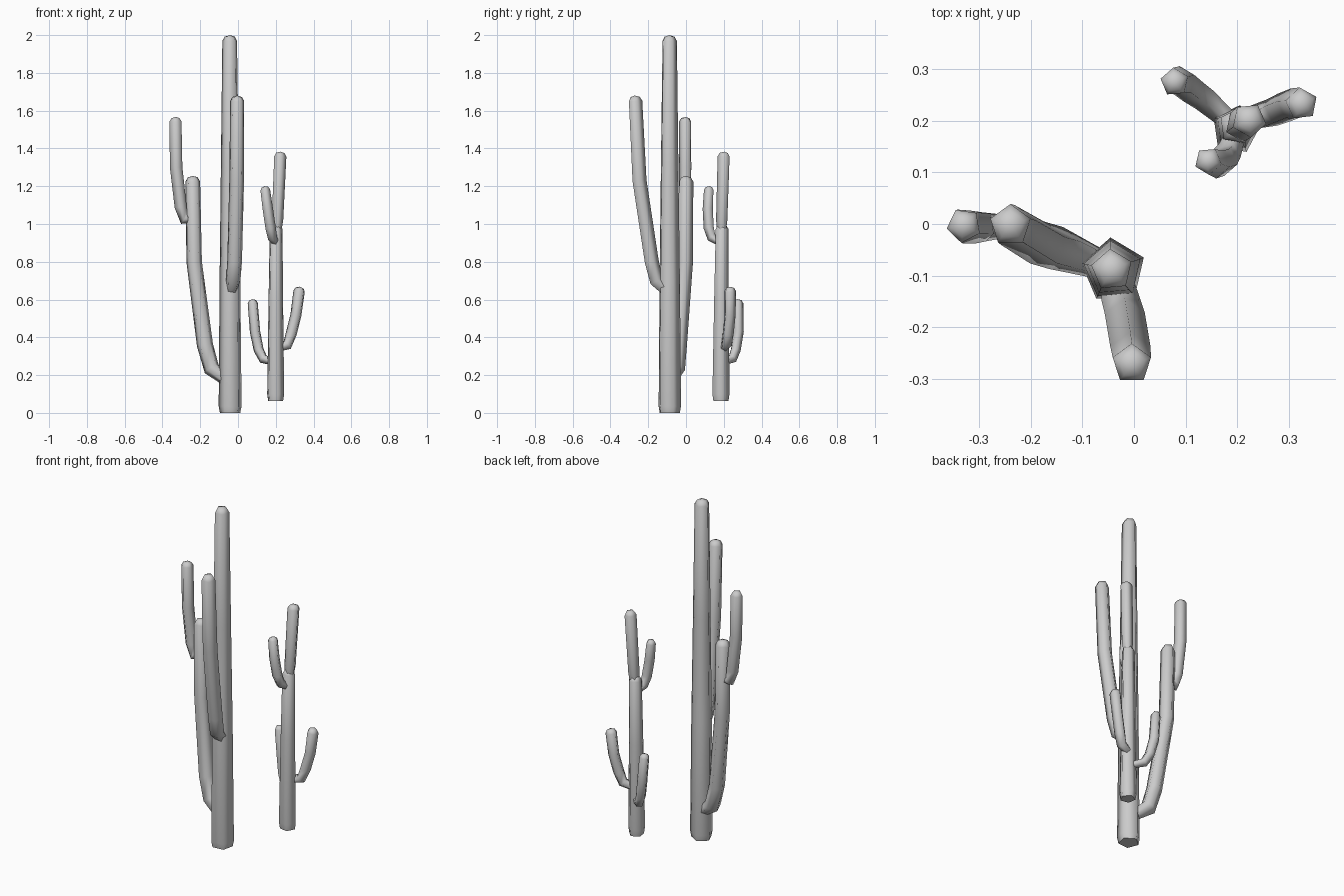
import bpy, bmesh, math
from mathutils import Vector

SIDES = 5


def limb(name, pts, phase=90):
    """Five-sided tube through (x, y, z, radius) points, ending in a rounded tip."""
    path = [Vector(p[:3]) for p in pts]
    rad = [p[3] for p in pts]
    # replace the last point by the rings of a rounded tip
    end, r = path[-1].copy(), rad[-1]
    d = (path[-1] - path[-2]).normalized()
    path[-1:] = [end - d * r * 0.75, end - d * r * 0.2]
    rad[-1:] = [r, r * 0.68]
    bm = bmesh.new()
    rings = []
    for i, p in enumerate(path):
        before = (p - path[i - 1]).normalized() if i else Vector()
        after = (path[i + 1] - p).normalized() if i < len(path) - 1 else Vector()
        q = Vector((0, 0, 1)).rotation_difference((before + after).normalized())
        ring = []
        for k in range(SIDES):
            a = math.radians(phase) + math.tau * k / SIDES
            ring.append(bm.verts.new(p + q @ Vector((math.cos(a), math.sin(a), 0)) * rad[i]))
        rings.append(ring)
    for a, b in zip(rings, rings[1:]):
        for k in range(SIDES):
            n = (k + 1) % SIDES
            bm.faces.new((a[k], a[n], b[n], b[k]))
    apex = bm.verts.new(end)
    for k in range(SIDES):
        bm.faces.new((rings[-1][k], rings[-1][(k + 1) % SIDES], apex))
    bm.faces.new(rings[0][::-1])
    for f in bm.faces:
        f.smooth = len(f.verts) < 5
    me = bpy.data.meshes.new(name)
    bm.to_mesh(me)
    bm.free()
    ob = bpy.data.objects.new(name, me)
    bpy.context.collection.objects.link(ob)
    return ob


# Tall cactus
limb("tall_trunk", [(-0.04, -0.09, 0, 0.057), (-0.04, -0.09, 0.035, 0.064),
                    (-0.041, -0.09, 0.7, 0.058), (-0.042, -0.09, 1.3, 0.05),
                    (-0.043, -0.089, 2.0, 0.041)], 95)
limb("tall_left_arm", [(-0.06, -0.08, 0.17, 0.03), (-0.14, -0.05, 0.235, 0.045),
                       (-0.175, -0.04, 0.36, 0.045), (-0.232, -0.006, 0.8, 0.043),
                       (-0.24, -0.002, 1.255, 0.041)])
limb("tall_front_arm", [(-0.035, -0.1, 0.64, 0.03), (-0.025, -0.16, 0.7, 0.04),
                        (-0.018, -0.185, 0.8, 0.041), (-0.007, -0.25, 1.23, 0.041),
                        (-0.004, -0.272, 1.68, 0.039)])
limb("tall_branch_arm", [(-0.24, -0.003, 1.03, 0.022), (-0.285, -0.004, 1.025, 0.03),
                         (-0.302, -0.004, 1.09, 0.034), (-0.326, -0.003, 1.3, 0.035),
                         (-0.33, -0.003, 1.567, 0.034)], 190)

# Short cactus
limb("short_trunk", [(0.197, 0.183, 0.062, 0.042), (0.197, 0.183, 0.1, 0.048),
                     (0.198, 0.186, 0.6, 0.041), (0.2, 0.19, 1.0, 0.036)], 80)
limb("short_top", [(0.205, 0.19, 0.97, 0.026), (0.208, 0.191, 1.02, 0.032),
                   (0.224, 0.202, 1.383, 0.034)], 60)
limb("short_front_arm", [(0.197, 0.175, 0.905, 0.02), (0.182, 0.137, 0.928, 0.026),
                         (0.172, 0.122, 0.98, 0.029), (0.157, 0.117, 1.08, 0.029),
                         (0.141, 0.123, 1.2, 0.027)], -85)
limb("short_left_arm", [(0.185, 0.2, 0.27, 0.02), (0.135, 0.244, 0.285, 0.026),
                        (0.11, 0.262, 0.335, 0.028), (0.091, 0.277, 0.43, 0.029),
                        (0.077, 0.275, 0.602, 0.028)], 95)
limb("short_right_arm", [(0.21, 0.2, 0.345, 0.022), (0.262, 0.213, 0.36, 0.029),
                         (0.283, 0.222, 0.42, 0.031), (0.308, 0.232, 0.52, 0.031),
                         (0.328, 0.233, 0.668, 0.032)], 25)
